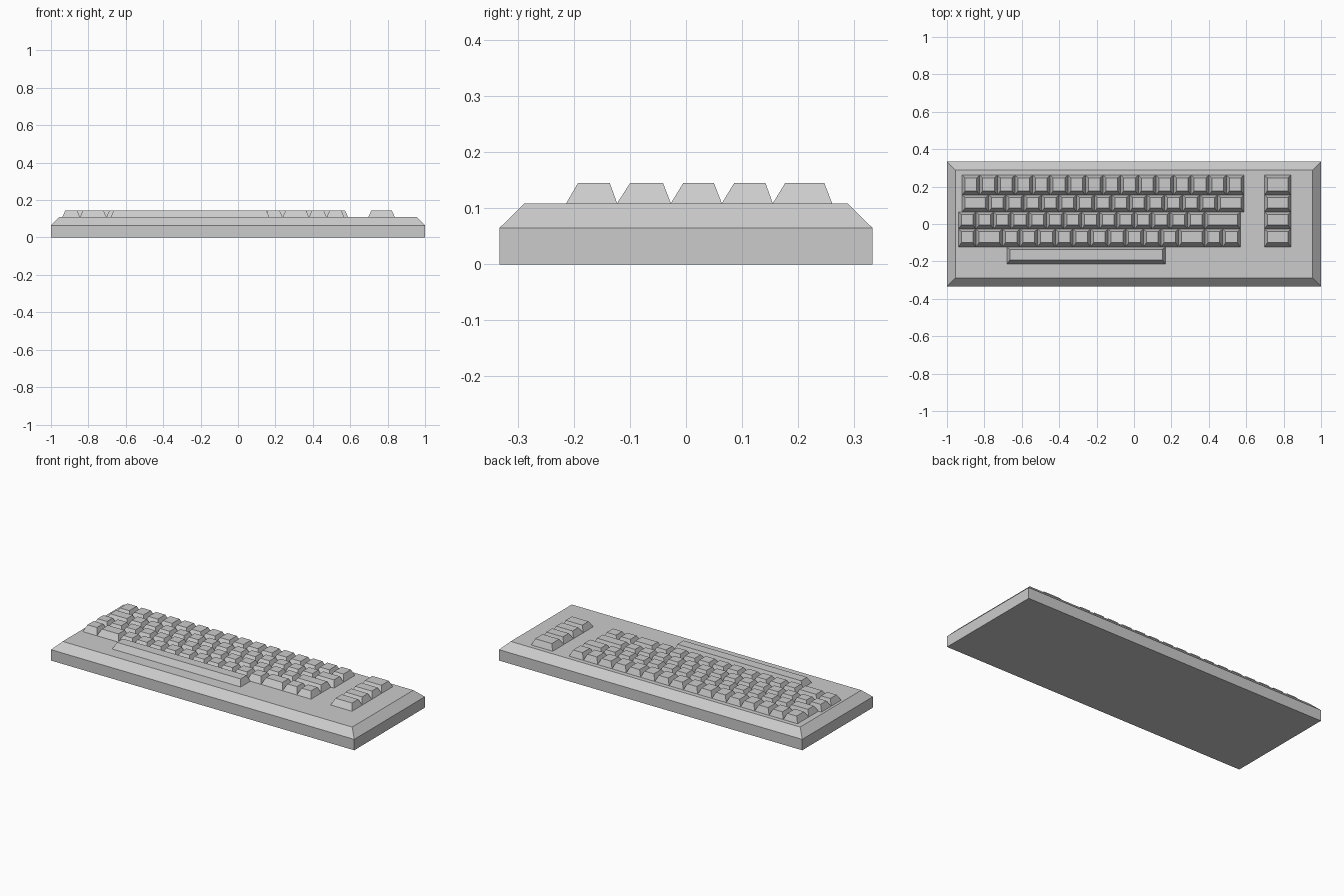
import bpy, bmesh

if "Cube" in bpy.data.objects:
    bpy.data.objects.remove(bpy.data.objects["Cube"])

UNIT = 0.0942      # width of a single key
DECK = 0.109       # height of the case top
KEY_TOP = 0.145
SIDE = 0.016       # sideways taper of each key


def add_loft(bm, rings):
    """Closed solid through rectangles given as (x0, x1, y0, y1, z)."""
    loops = []
    for x0, x1, y0, y1, z in rings:
        loops.append([bm.verts.new(p) for p in
                      ((x0, y0, z), (x1, y0, z), (x1, y1, z), (x0, y1, z))])
    for a, b in zip(loops, loops[1:]):
        for i in range(4):
            j = (i + 1) % 4
            bm.faces.new((a[i], a[j], b[j], b[i]))
    bm.faces.new(loops[0][::-1])
    bm.faces.new(loops[-1])


def finish(bm, name):
    mesh = bpy.data.meshes.new(name)
    bm.to_mesh(mesh)
    bm.free()
    bpy.context.collection.objects.link(bpy.data.objects.new(name, mesh))


def add_key(bm, x, width, row):
    y0, y1, t0, t1 = row
    add_loft(bm, [(x, x + width, y0, y1, DECK),
                  (x + SIDE, x + width - SIDE, t0, t1, KEY_TOP)])


def key_row(name, x, widths, row):
    bm = bmesh.new()
    for w in widths:
        add_key(bm, x, w * UNIT, row)
        x += w * UNIT
    finish(bm, name)


# Case: upright sides, then a sloped rim up to the flat deck
bm = bmesh.new()
add_loft(bm, [(-1, 1, -0.333, 0.333, 0),
              (-1, 1, -0.333, 0.333, 0.065),
              (-0.955, 0.955, -0.288, 0.288, DECK)])
finish(bm, "case")

# Row profiles: base front, base back, top front, top back
number = (0.155, 0.261, 0.177, 0.247)
upper = (0.064, 0.155, 0.086, 0.142)
home = (-0.027, 0.064, -0.005, 0.050)
lower = (-0.123, -0.027, -0.100, -0.041)
space = (-0.214, -0.123, -0.193, -0.136)

# Main key block, widths in key units
key_row("number_row_keys", -0.919, [1] * 16, number)
key_row("upper_row_keys", -0.919, [1.5] + [1] * 13 + [1.5], upper)
key_row("home_row_keys", -0.939, [1] * 14 + [2], home)
key_row("lower_row_keys", -0.939, [1, 1.5] + [1] * 10 + [1.5, 1, 1], lower)
key_row("space_bar", -0.680, [9], space)

# Function key column on the right
bm = bmesh.new()
for row in (number, upper, home, lower):
    add_key(bm, 0.697, 1.5 * UNIT, row)
finish(bm, "function_keys")
